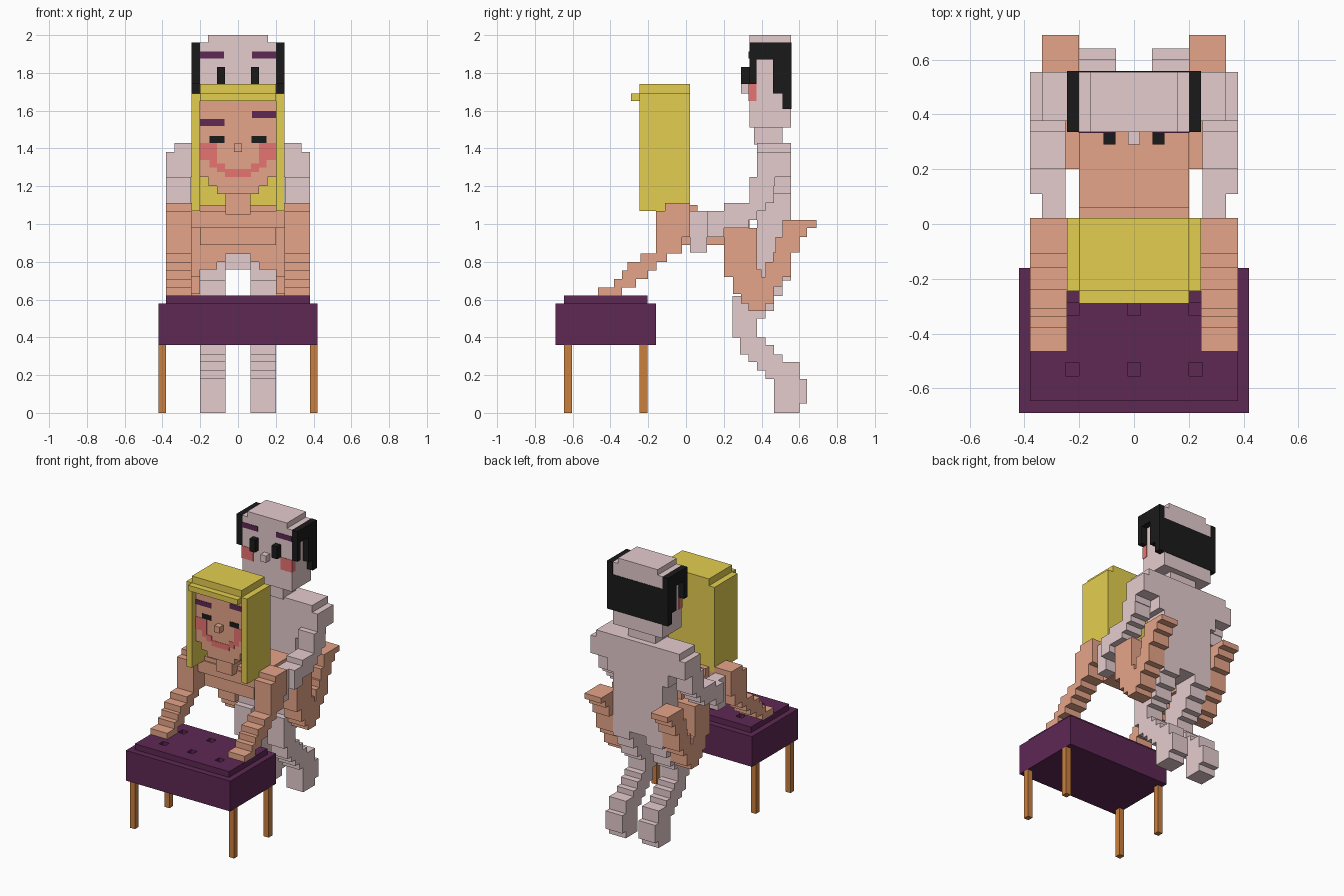
import bpy, bmesh


def mat(name, rgb):
    m = bpy.data.materials.new(name)
    lin = [((c / 255 + 0.055) / 1.055) ** 2.4 for c in rgb]
    m.diffuse_color = (*lin, 1)
    return m


PALE = mat("pale skin", (229, 204, 206))
TAN = mat("tan skin", (230, 165, 136))
YELLOW = mat("yellow hair", (228, 206, 80))
BLACK = mat("black", (26, 26, 26))
PURPLE = mat("purple", (94, 40, 84))
WOOD = mat("wood", (202, 128, 62))
RED = mat("blush red", (232, 116, 112))


def finish(name, bm, material):
    bmesh.ops.recalc_face_normals(bm, faces=bm.faces)
    me = bpy.data.meshes.new(name)
    bm.to_mesh(me)
    bm.free()
    me.materials.append(material)
    ob = bpy.data.objects.new(name, me)
    bpy.context.collection.objects.link(ob)
    return ob


def prism(bm, outline, x0, x1):
    """Extrude a (y, z) outline from x0 to x1."""
    pts = [p for i, p in enumerate(outline) if p != outline[i - 1]]
    f = bm.faces.new([bm.verts.new((x0, y, z)) for y, z in pts])
    r = bmesh.ops.extrude_face_region(bm, geom=[f])
    vs = [v for v in r["geom"] if isinstance(v, bmesh.types.BMVert)]
    bmesh.ops.translate(bm, verts=vs, vec=(x1 - x0, 0, 0))


def boxes(name, material, items, mirror=False):
    """Boxes given as (x0, x1, y0, y1, z0, z1), optionally on both sides."""
    bm = bmesh.new()
    for x0, x1, y0, y1, z0, z1 in items:
        out = [(y0, z0), (y0, z1), (y1, z1), (y1, z0)]
        prism(bm, out, x0, x1)
        if mirror:
            prism(bm, out, -x1, -x0)
    return finish(name, bm, material)


def limb(name, material, rows, x0, x1):
    """Stepped pair of limbs; rows are (z0, z1, y0, y1) from low to high."""
    out = []
    for z0, z1, a, b in rows:
        out += [(a, z0), (a, z1)]
    for z0, z1, a, b in reversed(rows):
        out += [(b, z1), (b, z0)]
    bm = bmesh.new()
    prism(bm, out, x0, x1)
    prism(bm, out, -x1, -x0)
    return finish(name, bm, material)


# bench
boxes("bench_body", PURPLE, [(-.42, .42, -.69, -.16, .36, .58)])
cushion = boxes("bench_cushion", PURPLE, [(-.38, .38, -.645, -.205, .57, .622)])
cutter = boxes("button_cutter", PURPLE,
               [(x - .024, x + .024, y - .024, y + .024, .59, .7)
                for x in (-.225, 0, .225) for y in (-.53, -.31)])
cutter.hide_render = True
cutter.hide_viewport = True
mod = cushion.modifiers.new("buttons", "BOOLEAN")
mod.operation = "DIFFERENCE"
mod.object = cutter
boxes("bench_legs", WOOD, [(.38, .42, y, y + .042, 0, .36) for y in (-.645, -.247)], True)

# standing figure: head
boxes("standing_head", PALE, [(-.2, .2, .335, .555, 1.51, 1.96),
                              (-.16, .16, .335, .555, 1.96, 2.0),
                              (-.022, .022, .29, .335, 1.69, 1.74),
                              (-.11, .11, .36, .51, 1.42, 1.51)])
boxes("standing_eyes", BLACK, [(.068, .112, .29, .335, 1.74, 1.83)], True)
boxes("standing_brows", PURPLE, [(.075, .2, .332, .336, 1.875, 1.912)], True)
boxes("standing_cheeks", RED, [(.11, .203, .332, .372, 1.65, 1.74)], True)
boxes("standing_hair_sides", BLACK, [(.2, .245, .335, .558, 1.87, 1.96),
                                     (.2, .245, .335, .372, 1.74, 1.87),
                                     (.2, .245, .46, .515, 1.69, 1.87)], True)
boxes("standing_hair_back", BLACK, [(-.245, .245, .51, .558, 1.61, 1.87)])

# standing figure: body, arms and legs
boxes("standing_torso", PALE, [(-.335, .335, .375, .555, 1.34, 1.43),
                               (-.29, .29, .375, .555, 1.25, 1.34),
                               (-.245, .245, .375, .555, 1.16, 1.25),
                               (-.2, .2, .375, .555, .76, 1.16)])
limb("standing_arms", PALE, [(.93, .98, .11, .2), (.98, 1.02, .11, .33),
                             (1.02, 1.07, .11, .375), (1.07, 1.11, .2, .42),
                             (1.11, 1.2, .335, .465), (1.2, 1.25, .335, .47),
                             (1.25, 1.38, .375, .555)], .25, .38)
boxes("standing_hands", PALE, [(.25, .335, .02, .11, .85, 1.07)], True)
limb("standing_legs", PALE, [(0, .05, .465, .6), (.05, .18, .465, .64),
                             (.18, .225, .42, .6), (.225, .27, .375, .6),
                             (.27, .31, .33, .51), (.31, .36, .285, .465),
                             (.36, .4, .285, .42), (.4, .45, .245, .375),
                             (.45, .5, .245, .375), (.5, .54, .245, .42),
                             (.54, .62, .245, .465), (.62, .7, .29, .51),
                             (.7, .8, .36, .555)], .065, .2)

# leaning figure: head and hair
boxes("leaning_head", TAN, [(-.2, .2, -.2, -.02, 1.25, 1.69),
                            (-.155, .155, -.2, -.02, 1.2, 1.25),
                            (-.11, .11, -.2, -.02, 1.16, 1.2),
                            (-.065, .065, -.16, -.02, 1.05, 1.16),
                            (-.022, .022, -.245, -.2, 1.38, 1.425)])
boxes("leaning_hair_sides", YELLOW, [(.2, .245, -.245, .022, 1.07, 1.69)], True)
boxes("leaning_hair", YELLOW, [(-.2, .2, -.245, .022, 1.65, 1.74),
                               (-.2, .2, -.29, -.245, 1.65, 1.69),
                               (-.2, .2, -.022, .022, 1.07, 1.65)])
boxes("leaning_eyes", BLACK, [(.072, .15, -.203, -.199, 1.43, 1.465)], True)
boxes("leaning_brows", PURPLE, [(-.2, -.072, -.203, -.199, 1.52, 1.555),
                                (.075, .2, -.203, -.199, 1.56, 1.597)])
boxes("leaning_cheeks", RED, [(.11, .2, -.203, -.199, 1.34, 1.43)], True)
boxes("leaning_smile", RED, [(.11, .15, -.203, -.199, 1.3, 1.34),
                             (.07, .11, -.203, -.199, 1.275, 1.32),
                             (0, .07, -.203, -.199, 1.25, 1.29)], True)

# leaning figure: body, arms and folded legs
boxes("leaning_torso", TAN, [(-.245, .245, -.11, .02, .98, 1.07),
                             (-.2, .2, -.1, .06, .89, 1.1),
                             (-.2, .2, .06, .335, .89, 1.05),
                             (-.245, .245, .2, .375, .84, .98)])
boxes("leaning_hips", TAN, [(.065, .245, .2, .375, .8, .84),
                            (.11, .245, .2, .375, .76, .8)], True)
limb("leaning_arms", TAN, [(.62, .665, -.465, -.34), (.665, .71, -.38, -.265),
                           (.71, .755, -.34, -.2), (.755, .8, -.31, -.155),
                           (.8, .845, -.24, -.1), (.845, .93, -.16, -.02),
                           (.93, 1.07, -.16, .022), (1.07, 1.11, -.11, .022)], .245, .38)
limb("leaning_thighs", TAN, [(.54, .58, .33, .42), (.58, .63, .29, .42),
                             (.63, .72, .25, .42), (.72, .76, .2, .4),
                             (.76, .98, .2, .375)], .2, .335)
limb("leaning_shins", TAN, [(.54, .58, .34, .42), (.58, .67, .36, .465),
                            (.67, .72, .38, .51), (.72, .8, .42, .555),
                            (.8, .85, .46, .555), (.85, .93, .475, .6),
                            (.93, .98, .51, .64), (.98, 1.02, .51, .69)], .2, .335)
